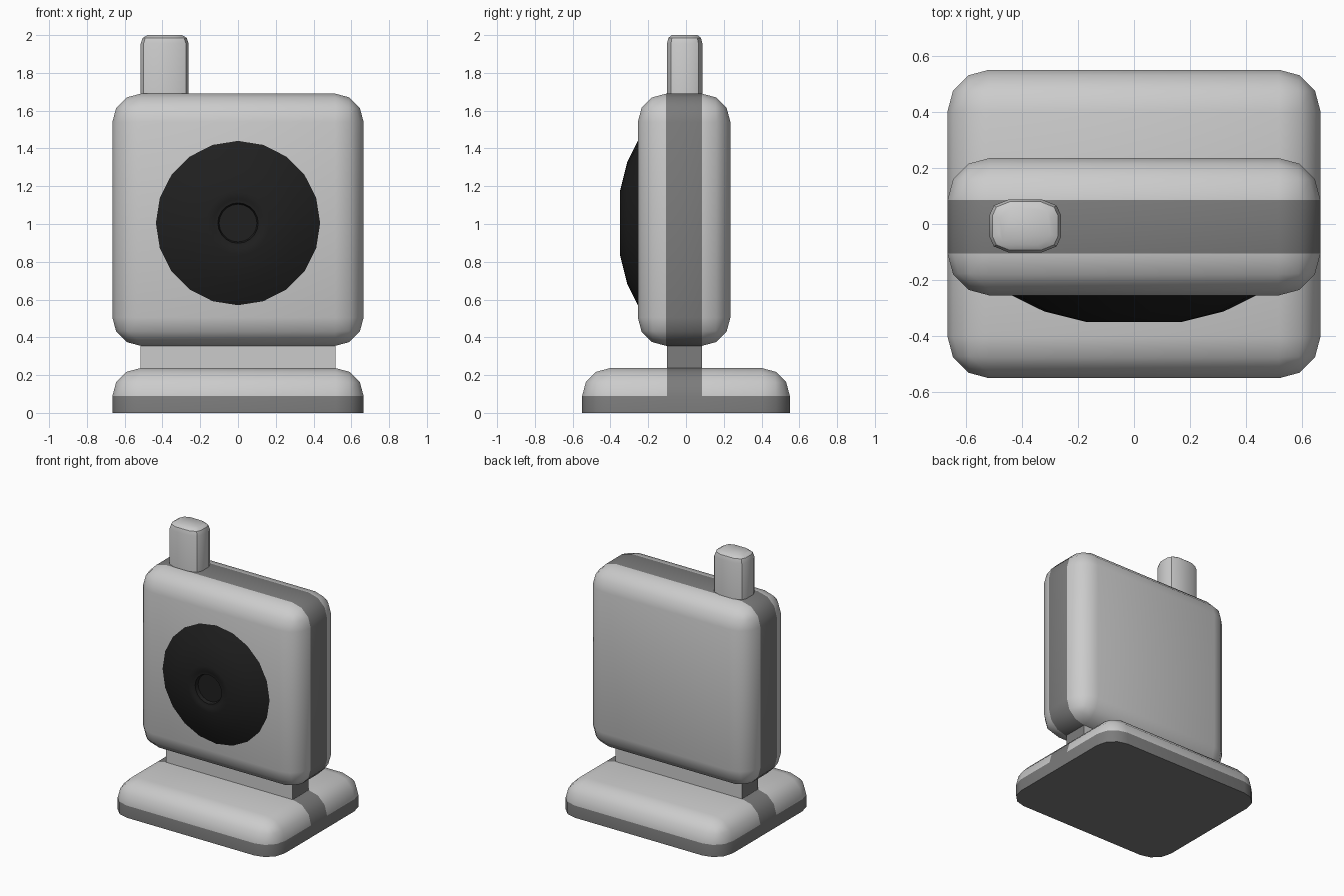
import bpy, bmesh, math
from mathutils import Vector, Matrix

if "Cube" in bpy.data.objects:
    bpy.data.objects.remove(bpy.data.objects["Cube"])


def material(name, v):
    m = bpy.data.materials.new(name)
    m.diffuse_color = (v, v, v, 1)
    m.use_nodes = True
    m.node_tree.nodes["Principled BSDF"].inputs["Base Color"].default_value = m.diffuse_color
    return m


GREY = material("light_grey", 0.8)
DARK = material("dark_grey", 0.2)
BLACK = material("black", 0.014)


def finish(bm, name, mats, angle=40):
    bmesh.ops.recalc_face_normals(bm, faces=bm.faces)
    me = bpy.data.meshes.new(name)
    bm.to_mesh(me)
    bm.free()
    for m in mats:
        me.materials.append(m)
    ob = bpy.data.objects.new(name, me)
    bpy.context.collection.objects.link(ob)
    bpy.ops.object.select_all(action='DESELECT')
    ob.select_set(True)
    bpy.context.view_layer.objects.active = ob
    bpy.ops.object.shade_smooth_by_angle(angle=math.radians(angle))
    return ob


def box(lo, hi):
    lo, hi = Vector(lo), Vector(hi)
    bm = bmesh.new()
    bmesh.ops.create_cube(bm, size=1, matrix=Matrix.Translation((lo + hi) / 2)
                          @ Matrix.Diagonal((*(hi - lo), 1)))
    return bm


def bevel(bm, edges, r):
    bmesh.ops.bevel(bm, geom=edges, offset=r, offset_type='OFFSET',
                    segments=3, profile=0.5, affect='EDGES')


def paint(bm, is_dark):
    for f in bm.faces:
        f.material_index = int(is_dark(f.calc_center_median()))


# Body: rounded slab with a dark band around its rim
bm = box((-0.665, -0.255, 0.355), (0.665, 0.235, 1.69))
bevel(bm, bm.edges[:], 0.15)
paint(bm, lambda c: -0.1 < c.y < 0.085 and (abs(c.x) > 0.5 or abs(c.z - 1.02) > 0.5))
finish(bm, "body", [GREY, DARK])

# Base: flat underneath, rounded corners and top, dark skirt and end strips
bm = box((-0.665, -0.55, 0), (0.665, 0.55, 0.237))
bevel(bm, [e for e in bm.edges if max(v.co.z for v in e.verts) > 0.1], 0.148)
for y in (-0.1, 0.085):
    bmesh.ops.bisect_plane(bm, geom=bm.verts[:] + bm.edges[:] + bm.faces[:],
                           plane_co=(0, y, 0), plane_no=(0, 1, 0))
paint(bm, lambda c: c.z < 0.088 or (-0.1 < c.y < 0.085 and abs(c.x) > 0.515))
finish(bm, "base", [GREY, DARK])

# Neck: joins base and body, dark at both ends
bm = box((-0.515, -0.1, 0.2), (0.515, 0.085, 0.38))
paint(bm, lambda c: abs(c.x) > 0.5)
finish(bm, "neck", [GREY, DARK])

# Antenna: stacked sections of a bulging rectangle
quarter = [(0.127, 0.04), (0.112, 0.073), (0.06, 0.094)]
plan = (quarter + [(-x, y) for x, y in quarter[::-1]]
        + [(-x, -y) for x, y in quarter] + [(x, -y) for x, y in quarter[::-1]])
bm = bmesh.new()
rings = [[bm.verts.new((-0.388 + x * s, -0.007 + y * s, z)) for x, y in plan]
         for z, s in ((1.65, 1), (1.955, 1), (1.985, 0.92), (2.0, 0.72))]
n = len(plan)
for a, b in zip(rings, rings[1:]):
    for i in range(n):
        bm.faces.new((a[i], a[(i + 1) % n], b[(i + 1) % n], b[i]))
bm.faces.new(rings[0])
bm.faces.new(rings[-1])
finish(bm, "antenna", [GREY], 35)


# Lens dome: turned profile with a shallow recess in the middle
profile = [(0, -0.24), (0.435, -0.24), (0.435, -0.255), (0.32, -0.312), (0.168, -0.35),
           (0.135, -0.35), (0.125, -0.345), (0.107, -0.345), (0.1, -0.32), (0, -0.32)]
bm = bmesh.new()
pts = [bm.verts.new((r, y, 1.005)) for r, y in profile]
edges = [bm.edges.new(p) for p in zip(pts, pts[1:])]
bmesh.ops.spin(bm, geom=pts + edges, cent=(0, 0, 1.005), axis=(0, 1, 0),
               angle=math.tau, steps=20, use_duplicate=False)
bmesh.ops.remove_doubles(bm, verts=bm.verts, dist=0.0005)
finish(bm, "lens_dome", [BLACK], 30)
